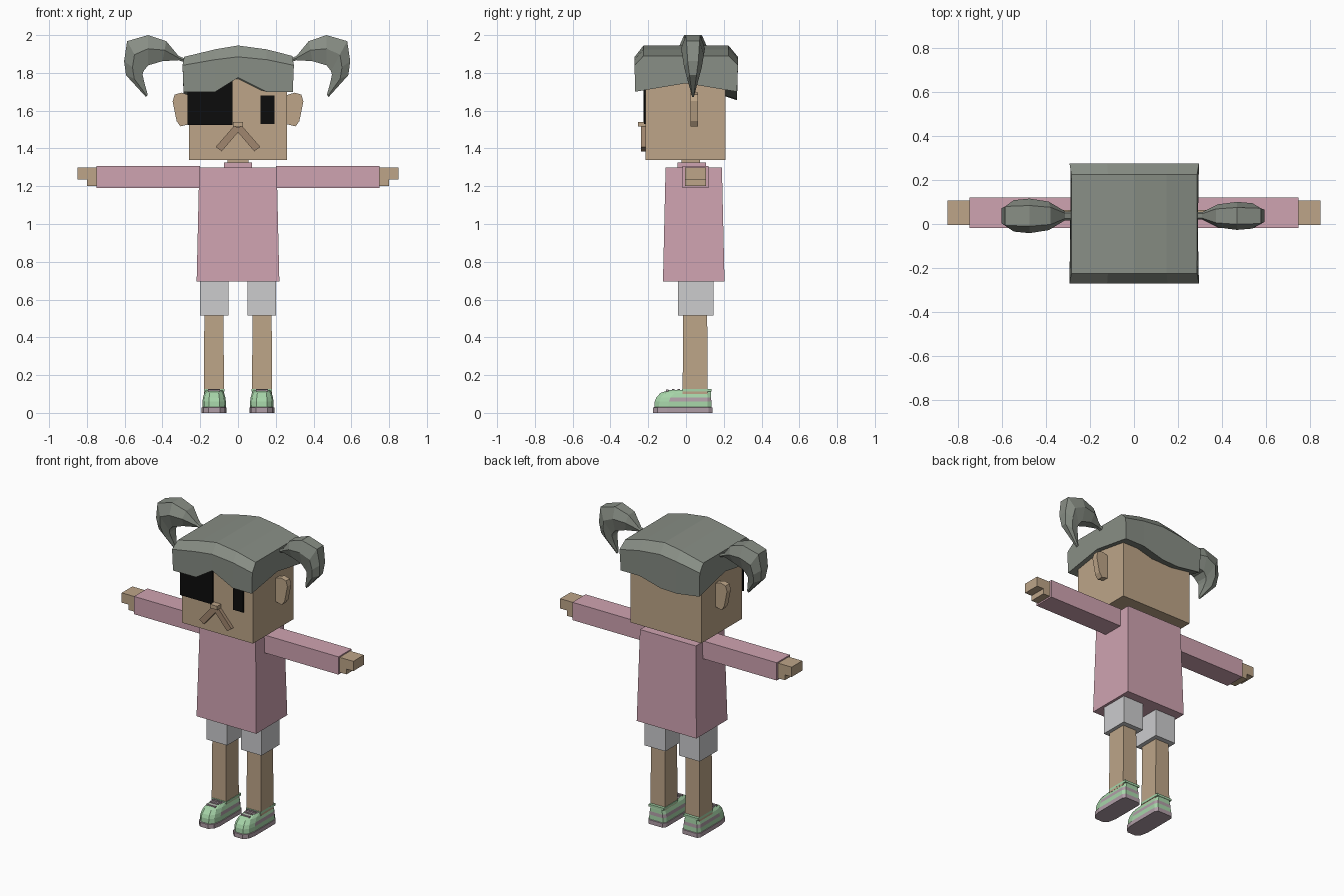
import bpy, bmesh, math
from mathutils import Vector

cube = bpy.data.objects.get("Cube")
if cube:
    bpy.data.objects.remove(cube, do_unlink=True)


def material(name, rgb):
    lin = [((c / 255 + 0.055) / 1.055) ** 2.4 for c in rgb] + [1]
    m = bpy.data.materials.new(name)
    m.use_nodes = True
    m.diffuse_color = lin
    m.node_tree.nodes["Principled BSDF"].inputs["Base Color"].default_value = lin
    return m


skin = material("skin", (189, 165, 136))
pink = material("pink cloth", (207, 163, 177))
grey = material("light grey cloth", (204, 204, 206))
hair = material("grey hair", (136, 142, 133))
black = material("black", (12, 12, 12))
brown = material("moustache brown", (160, 134, 110))
green = material("shoe green", (166, 212, 168))
mauve = material("shoe mauve", (176, 158, 167))


def loft(name, rings, mats, rule=None):
    """Skin a list of equal rings, cap both ends, colour faces by rule."""
    bm = bmesh.new()
    vs = [[bm.verts.new(p) for p in r] for r in rings]
    n = len(vs[0])
    for a, b in zip(vs, vs[1:]):
        for i in range(n):
            j = (i + 1) % n
            bm.faces.new((a[i], a[j], b[j], b[i]))
    bm.faces.new(vs[0][::-1])
    bm.faces.new(vs[-1])
    bmesh.ops.recalc_face_normals(bm, faces=bm.faces)
    if rule:
        for f in bm.faces:
            f.material_index = rule(f)
    me = bpy.data.meshes.new(name)
    bm.to_mesh(me)
    bm.free()
    for m in mats:
        me.materials.append(m)
    ob = bpy.data.objects.new(name, me)
    bpy.context.collection.objects.link(ob)
    return ob


def rect(x, y, z, grow=0):
    return [(x[0] - grow, y[0] - grow, z), (x[1] + grow, y[0] - grow, z),
            (x[1] + grow, y[1] + grow, z), (x[0] - grow, y[1] + grow, z)]


def box(name, x, y, z, mat, grow=0):
    """Box from ranges; grow widens the bottom."""
    x = sorted(x)
    return loft(name, [rect(x, y, z[0], grow), rect(x, y, z[1])], [mat])


def prism(name, outline, y, mat):
    """Extrude an x-z outline along y."""
    return loft(name, [[(px, d, pz) for px, pz in outline] for d in y], [mat])


# Head, neck and torso
box("head", (-.26, .26), (-.215, .21), (1.34, 1.82), skin)
box("neck", (-.055, .055), (-.025, .075), (1.28, 1.35), skin)
box("collar", (-.073, .073), (-.045, .105), (1.28, 1.325), pink)
box("shirt", (-.205, .205), (-.108, .19), (.695, 1.30), pink, grow=.014)

# Face
prism("eye_patch", [(-.268, 1.525), (-.03, 1.525), (-.03, 1.76), (-.268, 1.72)],
      (-.224, -.215), black)
box("eye", (.12, .193), (-.222, -.214), (1.53, 1.68), black)
box("nose", (-.026, .026), (-.255, -.21), (1.515, 1.54), skin)

# Hair cap: one cross-section per column (x, front hem, edge, crown, back hem)
columns = [(-.288, 1.70, 1.84, 1.885, 1.68), (-.12, 1.70, 1.87, 1.925, 1.655),
           (0, 1.775, 1.885, 1.945, 1.66), (.15, 1.70, 1.87, 1.925, 1.70),
           (.29, 1.70, 1.84, 1.89, 1.70)]
sections = []
for x, front, edge, crown, back in columns:
    sections.append([(x, -.27, front), (x * 1.02, -.272, edge), (x * .99, -.225, crown),
                     (x * .99, .225, crown), (x * 1.02, .275, edge), (x, .27, back),
                     (x, 0, 1.745)])
loft("hair_cap", sections, [hair])

# Pigtail stations: outer x, z, inner x, z, half width
tail = [(.28, 1.875, .28, 1.855, .02), (.315, 1.89, .315, 1.867, .02),
        (.38, 1.968, .40, 1.862, .062), (.476, 2.0, .476, 1.84, .075),
        (.587, 1.968, .50, 1.81, .068), (.603, 1.862, .505, 1.79, .055),
        (.593, 1.788, .495, 1.745, .036), (.487, 1.672, .478, 1.685, .007)]


def pigtail(name, s, reach, width):
    rings = []
    for ox, oz, ix, iz, w in tail:
        w *= width
        o, i = Vector((ox * s * reach, .037, oz)), Vector((ix * s * reach, .037, iz))
        mid = o.lerp(i, .45)
        rings.append([p + Vector((0, k * w, 0)) for p, k in
                      ((o, -.6), (o, .6), (mid, 1), (i, .6), (i, -.6), (mid, -1))])
    loft(name, rings, [hair])


pigtail("left_pigtail", 1, .985, .85)
pigtail("right_pigtail", -1, 1, 1.05)

# Shoe levels: z, toe y, heel y, half width
levels = [(0, -.175, .14, .066), (.028, -.175, .14, .066), (.03, -.168, .135, .063),
          (.06, -.166, .134, .062), (.082, -.157, .133, .059),
          (.106, -.135, .132, .052), (.122, -.085, .13, .043)]


def shoe_colour(f):
    c = f.calc_center_median()
    if c.z < .03 or c.z > .121:
        return 1
    return 1 if .06 < c.z < .082 and c.y > -.11 else 0


def shoe(name, cx):
    rings = []
    for z, toe, heel, w in levels:
        half = [(.45 * w, toe), (.85 * w, toe + .025), (w, toe + .075),
                (w, heel - .02), (.8 * w, heel)]
        loop = half + [(-x, y) for x, y in half[::-1]]
        rings.append([(cx + x, y, z) for x, y in loop])
    loft(name, rings, [green, mauve], shoe_colour)


# Paired parts
ear = [(.25, 1.68), (.30, 1.695), (.335, 1.685), (.346, 1.65), (.325, 1.545),
       (.305, 1.517), (.25, 1.53)]
whisker = [(.0, 1.512), (.022, 1.518), (.118, 1.408), (.086, 1.385), (.0, 1.485)]
for side, s in (("left", 1), ("right", -1)):
    prism(side + "_ear", [(s * x, z) for x, z in ear], (.024, .064), skin)
    prism(side + "_moustache", [(s * x, z) for x, z in whisker], (-.238, -.212), brown)
    box(side + "_sleeve", (s * .2, s * .75), (-.018, .12), (1.19, 1.308), pink)
    box(side + "_hand", (s * .74, s * .85), (-.005, .106), (1.235, 1.30), skin)
    box(side + "_palm", (s * .74, s * .80), (-.005, .106), (1.20, 1.236), skin)
    box(side + "_shorts_leg", (s * .05, s * .202), (-.042, .145), (.515, .72), grey)
    box(side + "_leg", (s * .077, s * .178), (-.015, .112), (.1, .53), skin, grow=.003)
    cx = s * .126
    shoe(side + "_shoe", cx)
    # Laces lie across the sloping front of the shoe
    for k in range(3):
        y = -.105 + k * .03
        box(f"{side}_lace_{k + 1}", (cx - .032, cx + .032), (y, y + .013),
            (.112, .123 + .003 * min(k, 1)), mauve)
    box(side + "_ankle_trim", (cx - .055, cx + .055), (-.02, .134), (.112, .127), green)
